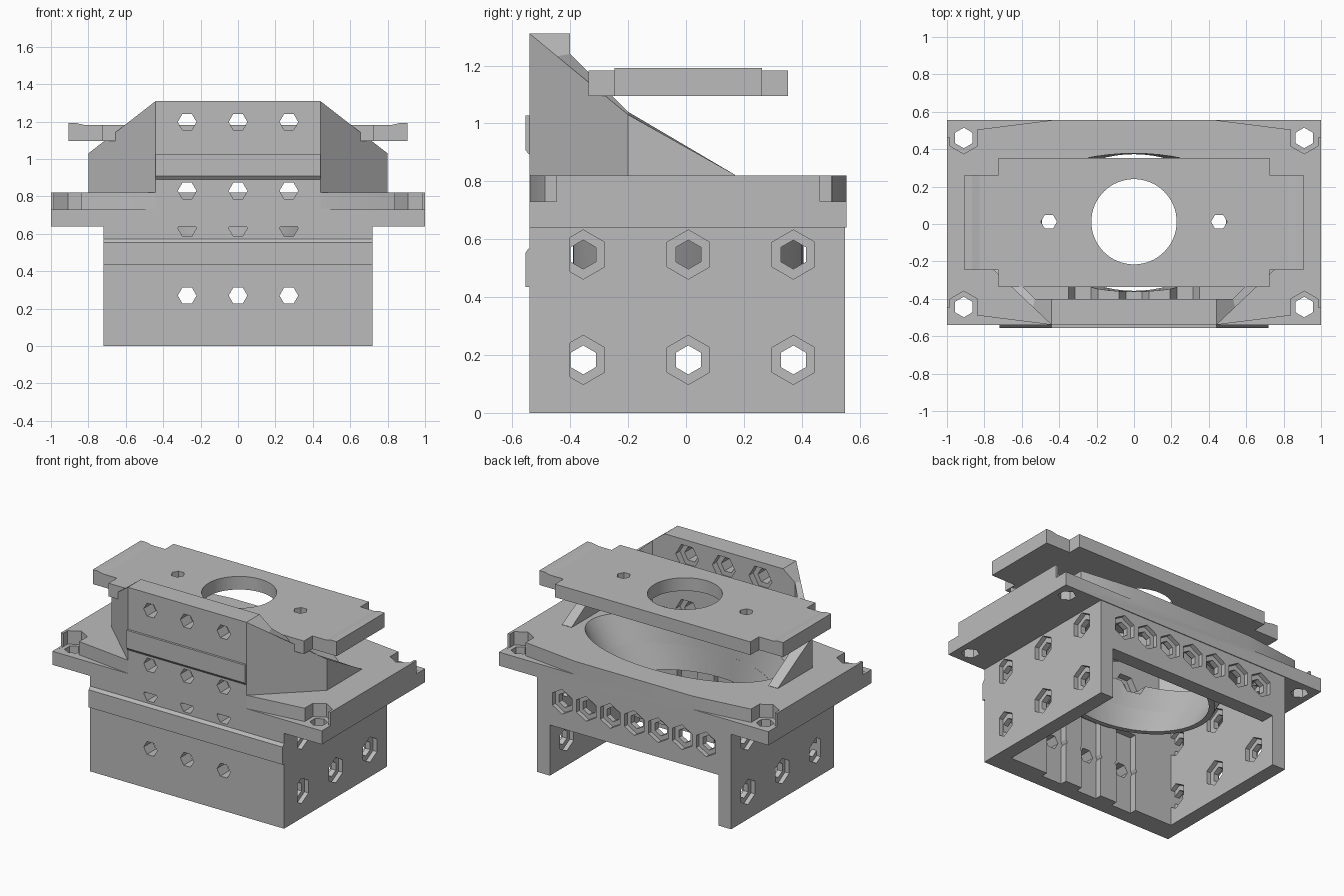
import bpy, bmesh, math
from mathutils import Matrix, Vector

if "Cube" in bpy.data.objects:
    bpy.data.objects.remove(bpy.data.objects["Cube"])

CY = 0.008          # middle of the body in y
FRONT, BACK = -0.54, 0.555

grey = bpy.data.materials.new("matte grey")
grey.diffuse_color = (0.5, 0.5, 0.5, 1)
grey.use_nodes = True
grey.node_tree.nodes["Principled BSDF"].inputs["Base Color"].default_value = grey.diffuse_color


def finish(name, bm):
    bmesh.ops.recalc_face_normals(bm, faces=bm.faces)
    me = bpy.data.meshes.new(name)
    bm.to_mesh(me)
    bm.free()
    me.materials.append(grey)
    ob = bpy.data.objects.new(name, me)
    bpy.context.collection.objects.link(ob)
    return ob


def loft(name, rings):
    """Skin closed rings of equal length and cap both ends."""
    bm = bmesh.new()
    vs = [[bm.verts.new(p) for p in r] for r in rings]
    n = len(vs[0])
    for a, b in zip(vs, vs[1:]):
        for i in range(n):
            bm.faces.new((a[i], a[(i + 1) % n], b[(i + 1) % n], b[i]))
    bm.faces.new(vs[0])
    bm.faces.new(vs[-1])
    return finish(name, bm)


def prism(name, pts, z0, z1):
    return loft(name, [[(x, y, z) for x, y in pts] for z in (z0, z1)])


def box(name, x0, x1, y0, y1, z0, z1):
    return prism(name, [(x0, y0), (x1, y0), (x1, y1), (x0, y1)], z0, z1)


def bar(axis, centre, r, length, sides=6, turn=0.0):
    """Polygonal rod along an axis, used as a hole cutter."""
    def ring(t):
        out = []
        for i in range(sides):
            a = turn + 2 * math.pi * i / sides
            u, v = r * math.cos(a), r * math.sin(a)
            out.append(Vector(centre) + Vector({'x': (t, u, v), 'y': (u, t, v),
                                                'z': (u, v, t)}[axis]))
        return out
    return loft("cutter", [ring(-length / 2), ring(length / 2)])


def ellipse(rx, ry, z, n=64):
    return [(rx * math.cos(2 * math.pi * i / n),
             CY + ry * math.sin(2 * math.pi * i / n), z) for i in range(n)]


def cut(ob, cutters):
    """Subtract every cutter in turn, then bake the result."""
    for c in cutters:
        m = ob.modifiers.new("cut", 'BOOLEAN')
        m.operation, m.solver, m.object = 'DIFFERENCE', 'EXACT', c
    bpy.context.view_layer.update()
    dg = bpy.context.evaluated_depsgraph_get()
    me = bpy.data.meshes.new_from_object(ob.evaluated_get(dg))
    ob.modifiers.clear()
    ob.data = me
    me.name = ob.name
    for c in cutters:
        bpy.data.objects.remove(c)


P = math.pi / 6     # turns a hexagon point-up


# front bolt holes with nut pockets behind them
def front_bolts(z, inner):
    out = []
    for x in (-0.272, 0, 0.272):
        out.append(bar('y', (x, -0.5, z), 0.05, 0.5))
        out.append(bar('y', (x, inner + 0.1, z), 0.085, 0.29))
    return out


# lower front wall with vertical grooves inside
wall = box("lower_front_wall", -0.72, 0.72, FRONT, -0.40, 0, 0.64)
cut(wall, [box("cutter", x - 0.074, x + 0.074, -0.445, -0.3, -0.1, 0.52)
           for x in (-0.272, 0, 0.272)]
    + front_bolts(0.27, -0.40) + front_bolts(0.63, -0.40))

# side walls with hexagonal nut pockets on both faces
for s, side in ((-1, "left"), (1, "right")):
    a, b = sorted((s * 0.72, s * 0.625))
    wall = box(side + "_side_wall", a, b, -0.40, BACK - 0.005, 0, 0.64)
    cs = []
    for y in (-0.355, CY, 0.371):
        for z in (0.183, 0.547):
            cs.append(bar('x', (s * 0.67, y, z), 0.05, 0.4, turn=P))
            cs.append(bar('x', (s * 0.74, y, z), 0.085, 0.1, turn=P))
            cs.append(bar('x', (s * 0.605, y, z), 0.085, 0.1, turn=P))
    cut(wall, cs)

# back wall with a row of seven bolts
wall = box("back_wall", -0.625, 0.625, 0.455, BACK - 0.005, 0.34, 0.64)
cs = []
for i in range(-3, 4):
    for y, r, d in ((0.5, 0.05, 0.4), (0.57, 0.083, 0.1), (0.435, 0.083, 0.1)):
        cs.append(bar('y', (i * 0.178, y, 0.52), r, d, turn=P))
cut(wall, cs)

# top flange: tapered oval opening, corner nut recesses, front bolts
flange = box("top_flange", -1, 1, FRONT, BACK, 0.64, 0.82)


def opening():
    return loft("cutter", [ellipse(0.48, 0.365, 0.46), ellipse(0.71, 0.37, 0.84)])


cs = [opening()] + front_bolts(0.83, -0.40)
for sx in (-1, 1):
    for sy in (-1, 1):
        x, y = sx * 0.91, CY + sy * 0.452
        cs.append(bar('z', (x, y, 0.73), 0.055, 0.4, turn=P))
        cs.append(bar('z', (x, y, 0.83), 0.085, 0.2, turn=P))
        cs.append(prism("cutter", [(sx * u, CY + sy * v) for u, v in (
            (0.836, 0.497), (0.44, 0.547), (0.44, 0.6), (1.05, 0.6),
            (1.05, 0.455), (0.92, 0.455))], 0.731, 0.9))
cut(flange, cs)

# collar hanging below the opening
collar = loft("opening_collar", [ellipse(0.53, 0.398, 0.48), ellipse(0.622, 0.398, 0.64)])
cut(collar, [opening()])

# raised shroud: (outer, inner) top points of one half
half = [((0.44, FRONT, 1.31), (0.44, -0.40, 1.31)),
        ((0.54, -0.4456, 1.232), (0.53, -0.40, 1.24)),
        ((0.80, -0.20, 1.03), (0.73, -0.20, 1.04)),
        ((0.80, 0.17, 0.822), (0.73, 0.17, 0.822))]
path = [[Vector((-p[0], p[1], p[2])) for p in q] for q in reversed(half)]
path += [[Vector(p) for p in q] for q in half]
rings = []
for o, i in path:
    rings.append([o, i, (i.x, i.y, 0.82), (o.x, o.y, 0.82)])
shroud = loft("raised_shroud", rings)
cut(shroud, front_bolts(0.83, -0.40) + front_bolts(1.198, -0.40))


# chamfered ribs across the front
def rib(name, hx, prof):
    return loft(name, [[(x, y, z) for y, z in prof] for x in (-hx, hx)])


lower = rib("lower_front_rib", 0.72, [(FRONT, 0.435), (-0.555, 0.435), (-0.555, 0.553), (FRONT, 0.572)])
upper = rib("upper_front_rib", 0.44, [(FRONT, 0.89), (-0.555, 0.908), (-0.555, 1.028), (FRONT, 1.028)])

# separate cover plate with end tabs, a round window and two small holes
q = [(0.725, -0.345), (0.725, -0.255), (0.905, -0.255), (0.905, 0.255),
     (0.725, 0.255), (0.725, 0.345)]
outline = [(x, CY + y) for x, y in q] + [(-x, CY + y) for x, y in reversed(q)]
plate = prism("cover_plate", outline, 1.095, 1.183)
cut(plate, [bar('z', (0, CY + 0.004, 1.14), 0.228, 0.4, 64)]
    + [bar('z', (s * 0.455, CY + 0.004, 1.14), 0.043, 0.4) for s in (-1, 1)])

# low lips along the tab ends
for s, side in ((-1, "left"), (1, "right")):
    loft(side + "_tab_lip", [[(s * x, y, z) for x, z in (
        (0.825, 1.183), (0.905, 1.183), (0.905, 1.192), (0.865, 1.192))]
        for y in (CY - 0.255, CY + 0.255)])

# smooth the round openings, keep every edge sharp
for ob in bpy.context.scene.objects:
    ob.select_set(ob.name in ("cover_plate", "top_flange", "opening_collar"))
bpy.context.view_layer.objects.active = plate
bpy.ops.object.shade_smooth_by_angle(angle=math.radians(20))
